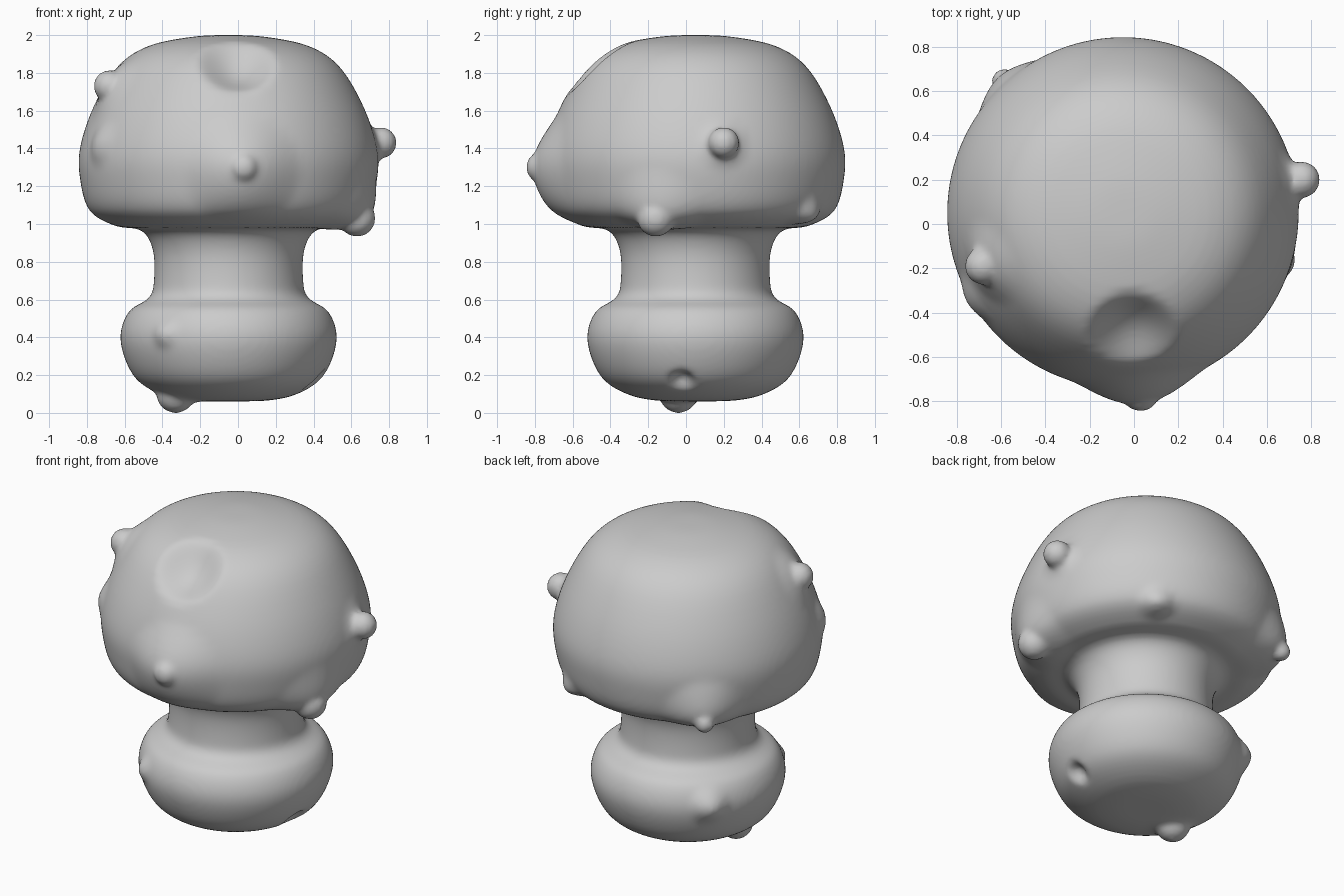
import bpy, bmesh, math
from mathutils import Vector, Matrix

if "Cube" in bpy.data.objects:
    bpy.data.objects.remove(bpy.data.objects["Cube"])

AXIS = Vector((-0.05, 0.05, 0))

# Turned profile: rounded foot, narrow neck, wide cap (radius, height)
PROFILE = [(0, .062), (.2, .065), (.35, .095), (.48, .17), (.55, .29), (.572, .42),
           (.525, .54), (.42, .61), (.395, .70), (.40, .86), (.46, .965), (.6, .99),
           (.735, 1.07), (.785, 1.23), (.787, 1.4), (.715, 1.62), (.59, 1.83),
           (.43, 1.94), (.2, 1.99), (0, 2.0)]

# Pulled or pushed spots: point, direction, height, reach
SPOTS = [
    ((.03, -.74, 1.28), (0, -1, 0), .075, .32),        # front snout
    ((.74, .2, 1.43), (1, .1, 0), .035, .15),          # right knob skirt
    ((.64, -.16, 1.05), (.6, -.1, -.5), .05, .26),     # lower right knob skirt
    ((-.65, -.18, 1.72), (-.8, -.3, .5), .035, .2),    # upper left knob skirt
    ((-.74, -.35, 1.43), (-.85, -.5, 0), .03, .13),    # small left peak
    ((-.56, .61, 1.09), (-.66, .74, -.15), .07, .26),  # rear left peak
    ((.36, .64, 1.04), (.5, .7, -.4), .055, .12),      # rear right peak
    ((-.01, -.47, 1.83), (0, .6, -.8), .11, .22),      # cap dent
    ((-.39, -.41, .42), (-.6, -.8, 0), .03, .09),      # front foot peak
    ((-.475, .43, .42), (-.75, .67, 0), .05, .13),     # rear foot peak
    ((.42, -.02, .165), (-.7, 0, .7), .06, .08),       # foot pit
    ((-.33, -.04, .08), (-.2, 0, -1), .02, .16),       # underside knob skirt
]

# Round knob heads: centre, radius
KNOBS = [((.03, -.765, 1.30), .082), ((.757, .2, 1.43), .083),
         ((.63, -.16, 1.03), .098), ((-.68, -.19, 1.73), .085),
         ((-.585, .645, 1.07), .058), ((-.33, -.04, .102), .103)]


def smooth_profile(pts, steps=5):
    """Catmull-Rom curve through the profile points."""
    p = [Vector(q) for q in pts]
    p = [Vector((-p[1].x, p[1].y))] + p + [Vector((-p[-2].x, p[-2].y))]
    out = []
    for a, b, c, d in zip(p, p[1:], p[2:], p[3:]):
        for i in range(steps):
            t = i / steps
            out.append(.5 * (2 * b + (c - a) * t + (2 * a - 5 * b + 4 * c - d) * t * t
                             + (3 * b - a - 3 * c + d) * t ** 3))
    return out + [p[-2]]


# Turned body
bm = bmesh.new()
line = [bm.verts.new((AXIS.x + max(q.x, 0), AXIS.y, q.y)) for q in smooth_profile(PROFILE)]
edges = [bm.edges.new(e) for e in zip(line, line[1:])]
bmesh.ops.spin(bm, geom=line + edges, cent=AXIS, axis=(0, 0, 1),
               angle=math.tau, steps=120, use_duplicate=False)
bmesh.ops.remove_doubles(bm, verts=bm.verts, dist=.0005)
bmesh.ops.recalc_face_normals(bm, faces=bm.faces)

# Sculpted peaks and dents
for point, direction, height, reach in SPOTS:
    push = Vector(direction).normalized() * height
    for v in bm.verts:
        d = (v.co - Vector(point)).length / reach
        if d < 1:
            v.co += push * (1 - d) ** 1.5 * (1 + 1.5 * d)

# Knob heads
for centre, radius in KNOBS:
    bmesh.ops.create_icosphere(bm, subdivisions=4, radius=radius,
                               matrix=Matrix.Translation(centre))

mesh = bpy.data.meshes.new("lumpy_mushroom")
bm.to_mesh(mesh)
bm.free()
body = bpy.data.objects.new("lumpy_mushroom", mesh)
bpy.context.collection.objects.link(body)

# Fuse everything into one soft skin
fuse = body.modifiers.new("fuse", 'REMESH')
fuse.mode = 'VOXEL'
fuse.voxel_size = .016
fuse.use_smooth_shade = True
soft = body.modifiers.new("soften", 'SMOOTH')
soft.factor = .5
soft.iterations = 7
